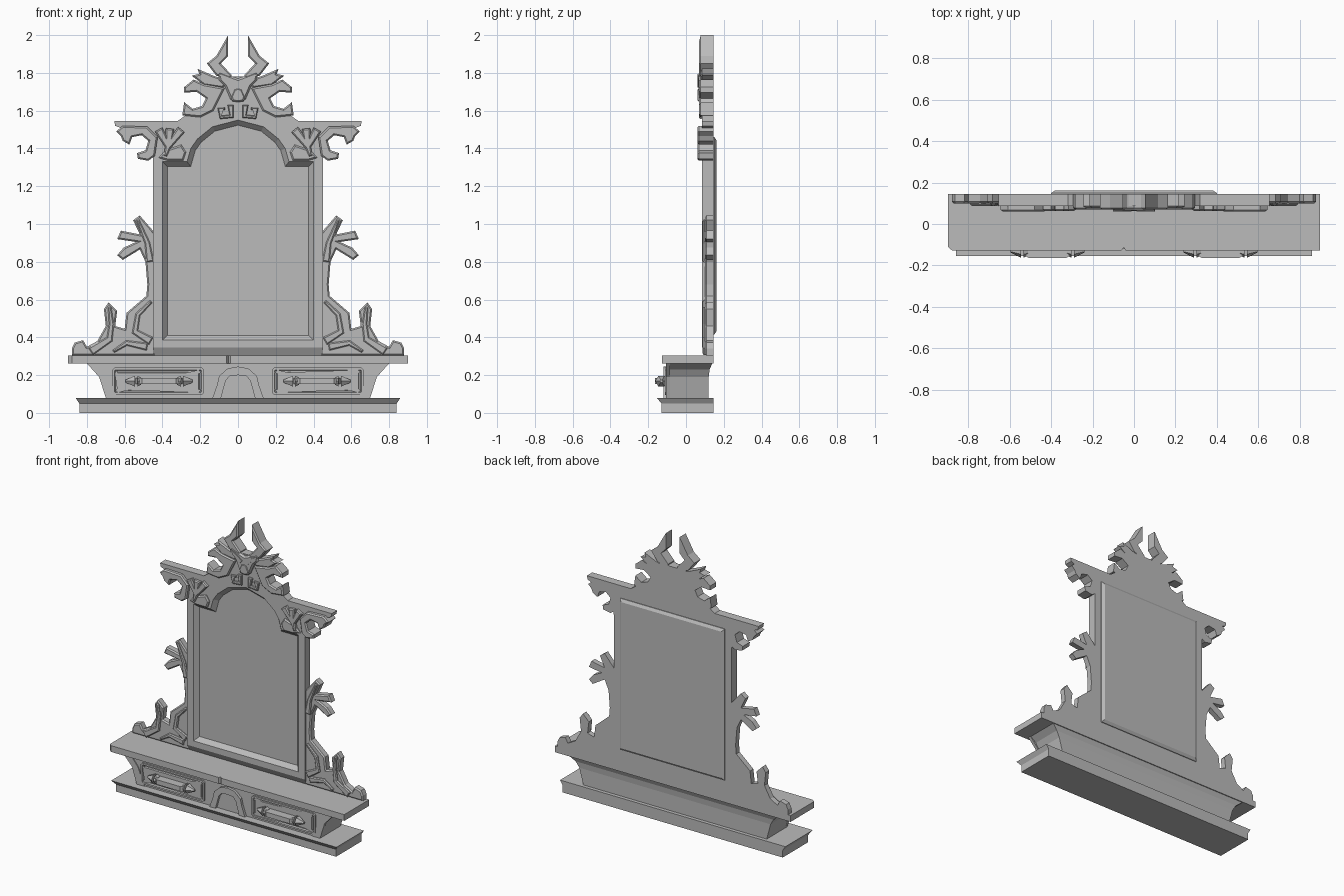
import bpy
import bmesh
from math import pi
from mathutils import Matrix, Vector

cube = bpy.data.objects.get("Cube")
if cube:
    bpy.data.objects.remove(cube, do_unlink=True)

stone = bpy.data.materials.new("plain grey")
stone.use_nodes = True
GREY = (.5, .5, .5, 1)
stone.diffuse_color = GREY
stone.node_tree.nodes["Principled BSDF"].inputs["Base Color"].default_value = GREY

FRONT = (0, 2)   # outline drawn in x, z and extruded along y
TOP = (0, 1)     # outline drawn in x, y and extruded along z
SIDE = (1, 2)    # outline drawn in y, z and extruded along x
BACK = .145


def finish(name, bm):
    """Turn a bmesh into a named object with the shared material."""
    mesh = bpy.data.meshes.new(name)
    bm.to_mesh(mesh)
    bm.free()
    mesh.materials.append(stone)
    obj = bpy.data.objects.new(name, mesh)
    bpy.context.collection.objects.link(obj)
    return obj


def prism(bm, outline, near, far, plane=FRONT, steps=()):
    """Extrude an outline; each step insets the near face and moves it outward."""
    depth_axis = 3 - sum(plane)

    def ring(depth):
        verts = []
        for u, v in outline:
            co = Vector()
            co[plane[0]], co[plane[1]], co[depth_axis] = u, v, depth
            verts.append(bm.verts.new(co))
        return verts

    a, b = ring(near), ring(far)
    cap = bm.faces.new(a)
    faces = [cap, bm.faces.new(b[::-1])]
    for i in range(len(a)):
        j = (i + 1) % len(a)
        faces.append(bm.faces.new((a[j], a[i], b[i], b[j])))
    bmesh.ops.recalc_face_normals(bm, faces=faces)
    for thickness, rise in steps:
        bmesh.ops.inset_region(bm, faces=[cap], thickness=thickness,
                               depth=rise, use_even_offset=True)


def solid(name, outline, near, far, plane=FRONT, steps=()):
    bm = bmesh.new()
    prism(bm, outline, near, far, plane, steps)
    return finish(name, bm)


def pair(name, outline, near, far=BACK, steps=()):
    """Mirrored left and right copies of a front outline."""
    for label, sign in (("left", 1), ("right", -1)):
        solid(label + "_" + name, [(sign * x, z) for x, z in outline],
              near, far, FRONT, steps)


def carving(name, outline, front, edge=.008):
    """Mirrored ornament with a chamfered front edge."""
    pair(name, outline, front + edge, BACK, [(edge, edge)])


def ribbon(path, width):
    """Outline of a strip that narrows toward its far end."""
    pts = [Vector(p) for p in path]
    left, right = [], []
    for i, p in enumerate(pts):
        along = pts[min(i + 1, len(pts) - 1)] - pts[max(i - 1, 0)]
        side = Vector((-along.y, along.x)).normalized()
        side *= width * (1 - .6 * i / (len(pts) - 1)) / 2
        left.append(tuple(p + side))
        right.append(tuple(p - side))
    return left + right[::-1]


def both(half):
    """Complete a half outline that runs from centre to centre."""
    return half + [(-x, z) for x, z in half[::-1] if x > 0]


def loft(name, rings):
    """Stack of rectangles given as height, half width, front and back."""
    bm = bmesh.new()
    loops = [[bm.verts.new(c) for c in ((-x, f, z), (x, f, z), (x, b, z), (-x, b, z))]
             for z, x, f, b in rings]
    for low, high in zip(loops, loops[1:]):
        for i in range(4):
            j = (i + 1) % 4
            bm.faces.new((low[i], low[j], high[j], high[i]))
    bm.faces.new(loops[0][::-1])
    bm.faces.new(loops[-1])
    return finish(name, bm)


# Plinth, flared chest and table top
loft("plinth", [(0, .84, -.13, BACK), (.05, .84, -.13, BACK), (.08, .86, -.155, BACK)])
loft("chest", [(.08, .7, -.1, .12), (.19, .73, -.1, .12),
               (.23, .755, -.1, .125), (.265, .8, -.1, .14)])
solid("table_top", [(-.9, -.11), (-.88, -.127), (-.06, -.127), (-.05, -.112), (-.04, -.127),
                    (.9, -.127), (.9, BACK), (-.9, BACK)], .305, .262, TOP)

# Corner posts framing the chest ends
pair("corner_post", [(.64, .08), (.7, .08), (.735, .19), (.8, .262), (.74, .262), (.69, .2)],
     -.106, -.085)

# Drawers with a grooved border
c = .012
pair("drawer", [(.18 + c, .095), (.665 - c, .095), (.665, .095 + c), (.665, .24 - c),
                (.665 - c, .24), (.18 + c, .24), (.18, .24 - c), (.18, .095 + c)],
     -.112, -.09, [(.012, 0), (.004, -.012), (.008, 0), (.004, .008)])

# Drawer handles: a bent bar between two pointed knobs
for label, sign in (("left", 1), ("right", -1)):
    bm = bmesh.new()
    mid = sign * .418
    bar = [(.125, -.105), (.11, -.15), (.09, -.165)]
    prism(bm, [(mid + x, y) for x, y in bar] + [(mid - x, y) for x, y in bar[::-1]],
          .185, .152, TOP)
    for end in (1, -1):
        for offset, length, wide, tip in ((.138, .05, .033, .008), (.105, .02, .022, .033)):
            place = (Matrix.Translation((mid + end * offset, -.13, .168))
                     @ Matrix.Rotation(end * pi / 2, 4, "Y"))
            if length > .03:
                place = place @ Matrix.Translation((0, 0, length / 2 - .01))
            bmesh.ops.create_cone(bm, cap_ends=True, segments=6, radius1=wide,
                                  radius2=tip, depth=length, matrix=place)
    finish(label + "_handle", bm)

# Arched bracket between the drawers
pair("centre_arch", [(.135, .08), (.11, .15), (.1, .195), (.055, .235), (0, .245),
                     (0, .2), (.045, .195), (.065, .17), (.09, .08)], -.118, -.09)

# Mirror frame with cornice and pediment
opening = [(0, 1.55), (.135, 1.515), (.215, 1.45), (.25, 1.4), (.27, 1.33),
           (.4, 1.33), (.4, .385), (0, .385)]
pair("frame", [(0, .345), (.45, .345), (.45, 1.33), (.455, 1.42), (.5, 1.49), (.6, 1.5),
               (.65, 1.52), (.655, 1.545), (.32, 1.545), (.25, 1.595), (.16, 1.62),
               (.15, 1.72), (.1, 1.78), (0, 1.78)] + opening, .086)
solid("frame_foot", [(BACK, .345), (.086, .345), (.108, .305), (BACK, .305)], -.45, .45, SIDE)
solid("mirror_glass", both(opening), .086, BACK, FRONT, [(.026, -.03)])

# Bevelled panel on the back
solid("back_panel", [(-.4, .415), (.4, .415), (.4, 1.46), (-.4, 1.46)], .15, .14,
      FRONT, [(.02, 0)]).scale.y = 1
solid("back_panel_face", [(-.4, .415), (.4, .415), (.4, 1.46), (-.4, 1.46)], .15, .14,
      FRONT, [(.018, .012)])

# Side wings with leaf tips
carving("wing", [(.88, .305), (.88, .34), (.865, .372), (.82, .385), (.8, .35), (.745, .38),
                 (.7, .46), (.71, .55), (.685, .585), (.64, .54), (.65, .46), (.6, .445),
                 (.59, .53), (.485, .62), (.48, .68), (.49, .8), (.52, .865), (.61, .81),
                 (.64, .835), (.605, .875), (.54, .905), (.64, .92), (.62, .965),
                 (.52, .945), (.555, 1.02), (.52, 1.045), (.455, .97), (.44, .95),
                 (.44, .305)], .1)
for path, width in (([(.78, .325), (.68, .39), (.67, .47), (.68, .56)], .045),
                    ([(.46, .38), (.545, .43), (.53, .52), (.46, .59)], .045),
                    ([(.48, .35), (.59, .37), (.66, .325)], .04),
                    ([(.465, .8), (.48, .9), (.53, 1.02)], .04)):
    carving("wing_scroll", ribbon(path, width), .088, .006)

# Corner scrolls and ray leaves
carving("corner_scroll", [(.645, 1.49), (.61, 1.52), (.48, 1.515), (.425, 1.46), (.44, 1.36),
                          (.475, 1.335), (.53, 1.345), (.535, 1.375), (.49, 1.39),
                          (.475, 1.44), (.51, 1.47), (.56, 1.46), (.575, 1.42), (.61, 1.44),
                          (.62, 1.465)], .06)
for tip in ((.42, 1.5), (.36, 1.505), (.3, 1.5)):
    carving("ray_leaf", ribbon([tip, (.37, 1.41), (.385, 1.36)], .045), .062, .007)
carving("corner_leaf", [(.42, 1.35), (.385, 1.39), (.3, 1.42), (.275, 1.38), (.29, 1.335),
                        (.37, 1.335)], .072)

# Crest: horns, leaves and animal mask
carving("horn", [(.035, 1.77), (.115, 1.785), (.165, 1.85), (.115, 1.89), (.052, 2),
                 (.052, 1.89), (.09, 1.85), (.035, 1.79)], .07)
carving("upper_leaf", [(.05, 1.76), (.13, 1.785), (.215, 1.822), (.205, 1.795),
                       (.245, 1.785), (.18, 1.735), (.08, 1.72)], .078)
carving("lower_leaf", [(.07, 1.72), (.18, 1.74), (.235, 1.765), (.285, 1.725), (.285, 1.695),
                       (.22, 1.7), (.17, 1.665), (.19, 1.625), (.24, 1.61), (.285, 1.645),
                       (.295, 1.575), (.2, 1.565), (.13, 1.6), (.1, 1.66)], .07)
carving("beard_curl", ribbon([(.04, 1.63), (.035, 1.57), (.09, 1.565), (.1, 1.61),
                              (.07, 1.61)], .03), .07, .005)
solid("mask", both([(0, 1.77), (.04, 1.785), (.105, 1.81), (.1, 1.76), (.07, 1.73),
                    (.04, 1.66), (0, 1.645)]), .078, BACK, FRONT, [(.01, .012)])
solid("snout", both([(0, 1.72), (.02, 1.715), (.038, 1.675), (.03, 1.65), (0, 1.645)]),
      .07, BACK, FRONT, [(.008, .008)])
pair("brow", ribbon([(.02, 1.73), (.06, 1.765), (.1, 1.79)], .022), .06, .08)
